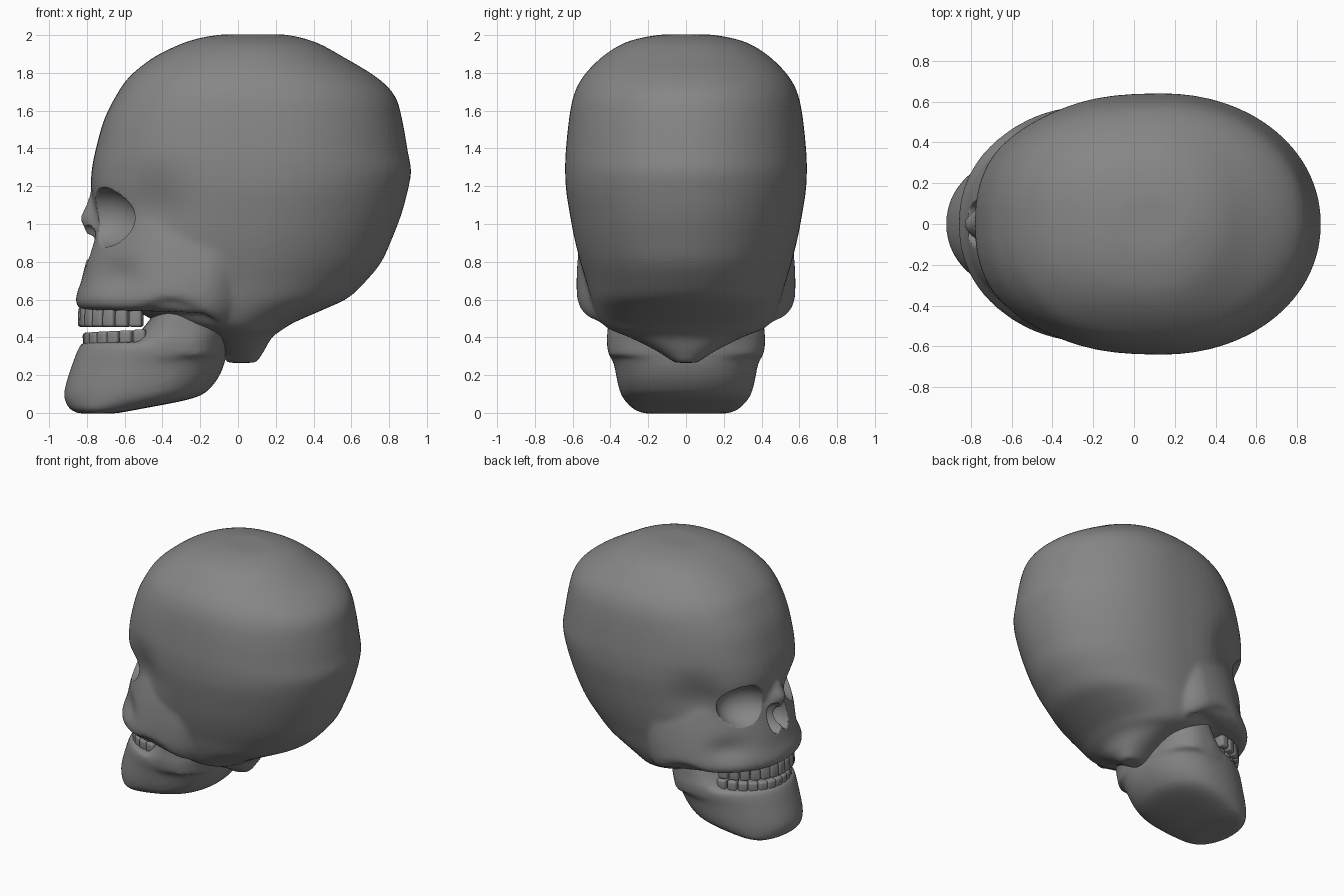
import bpy, bmesh, math
from mathutils import Vector, Matrix

if "Cube" in bpy.data.objects:
    bpy.data.objects.remove(bpy.data.objects["Cube"])

grey = bpy.data.materials.new("dark_grey")
grey.diffuse_color = (0.24, 0.24, 0.24, 1)
grey.use_nodes = True
grey.node_tree.nodes["Principled BSDF"].inputs["Base Color"].default_value = grey.diffuse_color


def sgn_pow(v, e):
    return math.copysign(abs(v) ** e, v)


def smooth_rings(rings, steps=4):
    """Catmull-Rom in-between outlines."""
    out = []
    for i in range(len(rings) - 1):
        a, b, c, d = (rings[min(max(i + k, 0), len(rings) - 1)] for k in (-1, 0, 1, 2))
        for s in range(steps):
            t = s / steps
            out.append([q + 0.5 * t * (r - p + t * (2 * p - 5 * q + 4 * r - u + t * (3 * (q - r) + u - p)))
                        for p, q, r, u in zip(a, b, c, d)])
    return out + [rings[-1]]


def loft(bm, rings, nf, nb, seg=64):
    """Stack of horizontal egg outlines: z, front x, back x, widest x, half width."""
    prev, made = None, []
    for z, xf, xb, xc, w in smooth_rings(rings):
        ring = []
        for i in range(seg):
            t = 2 * math.pi * i / seg
            c, s = math.cos(t), math.sin(t)
            n, a = (nb, xb - xc) if c > 0 else (nf, xc - xf)
            ring.append(bm.verts.new((xc + a * sgn_pow(c, 2 / n), w * sgn_pow(s, 2 / n), z)))
        if prev:
            for i in range(seg):
                j = (i + 1) % seg
                bm.faces.new((prev[i], prev[j], ring[j], ring[i]))
        else:
            bm.faces.new(ring[::-1])
        prev = ring
        made += ring
    bm.faces.new(prev)
    return made


def push(verts, centre, radii, move):
    """Soft mirrored sculpt stroke."""
    for v in verts:
        side = 1 if v.co.y >= 0 else -1
        p = Vector((v.co.x, abs(v.co.y), v.co.z))
        d = sum(((p[i] - centre[i]) / radii[i]) ** 2 for i in range(3))
        k = math.exp(-d)
        v.co += Vector((move[0], move[1] * side * min(1, p.y / 0.1), move[2])) * k


def finish(name, bm):
    me = bpy.data.meshes.new(name)
    bmesh.ops.recalc_face_normals(bm, faces=bm.faces)
    for f in bm.faces:
        f.smooth = True
    bm.to_mesh(me)
    bm.free()
    me.materials.append(grey)
    ob = bpy.data.objects.new(name, me)
    bpy.context.collection.objects.link(ob)
    return ob


def fuse(ob, steps):
    m = ob.modifiers.new("fuse", 'REMESH')
    m.mode, m.voxel_size, m.use_smooth_shade = 'VOXEL', 0.018, True
    m = ob.modifiers.new("soften", 'SMOOTH')
    m.factor, m.iterations = 0.5, steps


def carve(ob, name, centre, radii, tilt=0):
    bm = bmesh.new()
    bmesh.ops.create_icosphere(bm, subdivisions=4, radius=1)
    mat = Matrix.Translation(centre) @ Matrix.Rotation(tilt, 4, 'Z') @ Matrix.Diagonal((*radii, 1))
    bm.transform(mat)
    cutter = finish(name, bm)
    cutter.hide_render = True
    cutter.hide_viewport = True
    m = ob.modifiers.new(name, 'BOOLEAN')
    m.operation, m.object, m.solver = 'DIFFERENCE', cutter, 'EXACT'


# cranium and base
bm = bmesh.new()
vs = loft(bm, [
    (0.265, -0.06, 0.10, 0.02, 0.06), (0.33, -0.10, 0.14, 0.02, 0.16),
    (0.40, -0.16, 0.18, 0.0, 0.30), (0.44, -0.26, 0.235, -0.02, 0.40),
    (0.48, -0.42, 0.30, -0.05, 0.45), (0.55, -0.55, 0.46, -0.04, 0.485),
    (0.61, -0.62, 0.585, -0.02, 0.505), (0.70, -0.67, 0.68, 0.0, 0.53),
    (0.80, -0.70, 0.76, 0.03, 0.56), (0.92, -0.73, 0.815, 0.07, 0.59),
    (1.05, -0.75, 0.865, 0.10, 0.615), (1.18, -0.778, 0.90, 0.13, 0.635),
    (1.28, -0.775, 0.917, 0.14, 0.64), (1.38, -0.757, 0.90, 0.14, 0.637),
    (1.55, -0.71, 0.87, 0.14, 0.62), (1.68, -0.645, 0.83, 0.13, 0.595),
    (1.78, -0.575, 0.73, 0.12, 0.545), (1.88, -0.45, 0.565, 0.1, 0.45),
    (1.95, -0.31, 0.44, 0.08, 0.345), (1.985, -0.20, 0.34, 0.08, 0.24),
    (2.003, -0.09, 0.25, 0.08, 0.13)], 2.4, 2.05)
push(vs, (-0.45, 0.50, 1.10), (0.17, 0.3, 0.18), (0, -0.06, 0))     # temple hollow
# upper jaw and cheek arch
vs = loft(bm, [
    (0.545, -0.83, 0.0, -0.20, 0.545), (0.575, -0.857, 0.06, -0.20, 0.57),
    (0.62, -0.857, 0.12, -0.19, 0.58), (0.70, -0.83, 0.16, -0.18, 0.58),
    (0.80, -0.805, 0.16, -0.15, 0.575), (0.90, -0.775, 0.14, -0.12, 0.565),
    (1.0, -0.75, 0.10, -0.12, 0.54)], 2.1, 2)
push(vs, (-0.04, 0.52, 0.54), (0.14, 0.2, 0.09), (0.02, -0.03, -0.085))  # ear lobe drop
push(vs, (-0.36, 0.54, 0.54), (0.12, 0.12, 0.06), (0, 0, 0.05))      # raised cheek edge
push(vs, (-0.62, 0.36, 0.72), (0.12, 0.15, 0.08), (0.035, -0.02, 0))  # hollow under cheek
# nose bridge
loft(bm, [
    (0.86, -0.77, -0.60, -0.68, 0.14), (0.95, -0.80, -0.60, -0.68, 0.13),
    (1.03, -0.835, -0.60, -0.68, 0.10), (1.10, -0.805, -0.60, -0.68, 0.09),
    (1.18, -0.775, -0.60, -0.68, 0.10)], 1.7, 2)
skull = finish("skull", bm)
fuse(skull, 5)
for s in (1, -1):
    carve(skull, "eye_socket_cutter", (-0.73, s * 0.30, 1.035), (0.22, 0.165, 0.16), s * 0.35)
    carve(skull, "nose_opening_cutter", (-0.80, s * 0.05, 0.88), (0.13, 0.062, 0.115), s * 0.1)
m = skull.modifiers.new("round_edges", 'SMOOTH')
m.factor, m.iterations = 0.4, 2

# lower jaw
bm = bmesh.new()
loft(bm, [
    (-0.003, -0.84, -0.65, -0.74, 0.22), (0.02, -0.89, -0.52, -0.68, 0.28),
    (0.08, -0.92, -0.23, -0.52, 0.335), (0.15, -0.912, -0.13, -0.45, 0.36),
    (0.25, -0.88, -0.075, -0.40, 0.38), (0.33, -0.85, -0.065, -0.34, 0.405),
    (0.375, -0.825, -0.06, -0.30, 0.41)], 2.1, 2.3)
# rear jaw branches
vs = loft(bm, [
    (0.30, -0.62, -0.065, -0.30, 0.41), (0.38, -0.57, -0.055, -0.29, 0.42),
    (0.44, -0.51, -0.04, -0.28, 0.415), (0.58, -0.40, -0.06, -0.27, 0.41)], 3, 2.4)
jaw = finish("lower_jaw", bm)
fuse(jaw, 5)


# teeth rows
def teeth(name, cx, a, b, z0, z1, rise, taper):
    bm = bmesh.new()
    count, span = 14, math.radians(80)
    for i in range(count):
        t = span * (2 * i / (count - 1) - 1)
        p = Vector((cx - a * math.cos(t), b * math.sin(t), (z0 + z1) / 2 + rise * (1 - math.cos(t))))
        ang = math.atan2(b * math.cos(t), a * math.sin(t))
        depth = 0.05 + 0.04 * abs(t) / span
        cube = bmesh.ops.create_cube(bm, size=1)["verts"]
        for v in cube:
            k = taper if v.co.z > 0 else 1 / taper
            v.co = Vector((v.co.x * 0.068 * k, v.co.y * depth * k, v.co.z * (z1 - z0)))
        bmesh.ops.transform(bm, verts=cube, matrix=Matrix.Translation(p) @ Matrix.Rotation(ang, 4, 'Z'))
    ob = finish(name, bm)
    m = ob.modifiers.new("bevel", 'BEVEL')
    m.width, m.segments = 0.016, 3
    return ob


teeth("upper_teeth", -0.48, 0.34, 0.30, 0.455, 0.56, 0.0, 0.95)
teeth("lower_teeth", -0.46, 0.335, 0.29, 0.34, 0.425, 0.02, 1.03)
